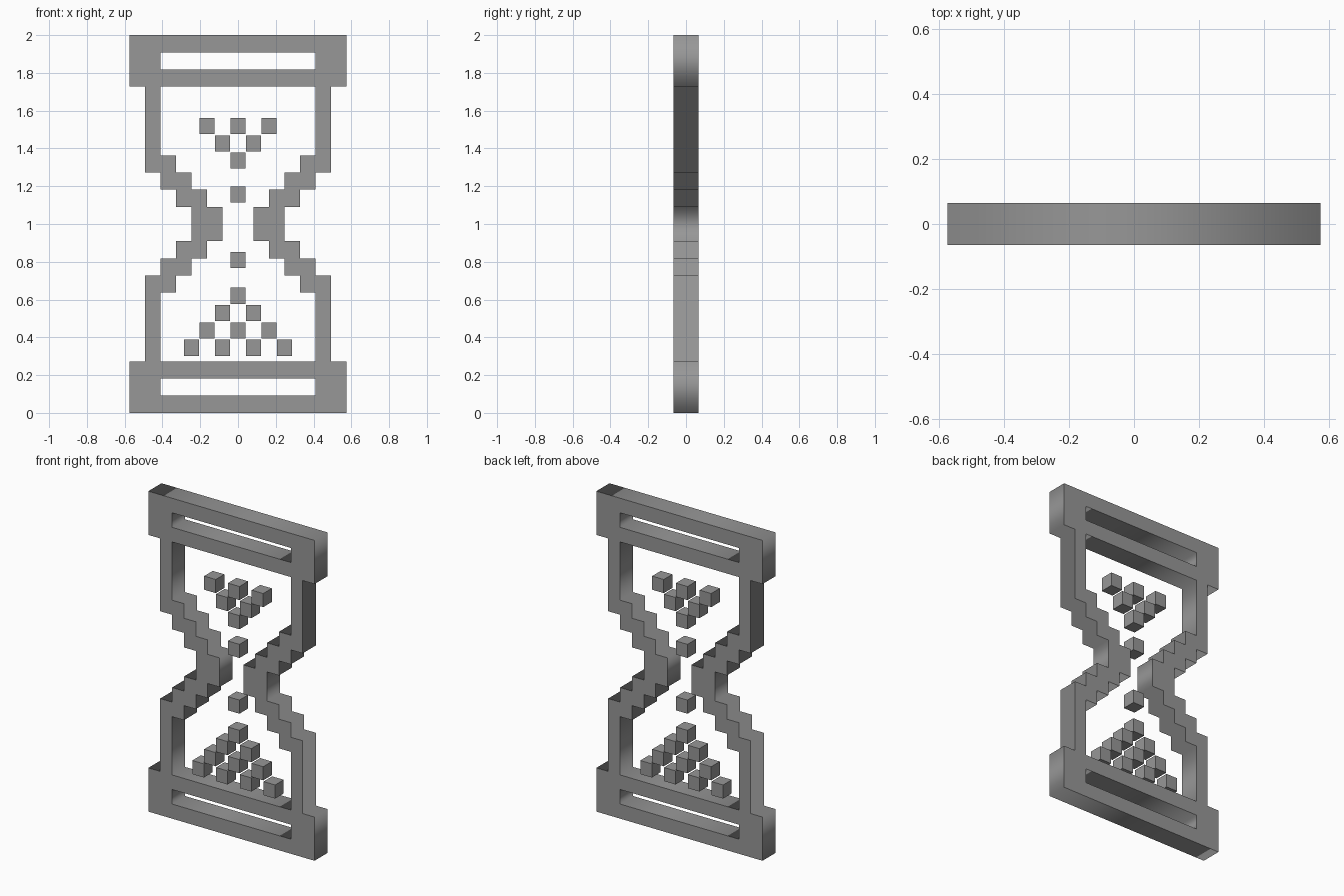
import bpy

# Remove the default cube
if "Cube" in bpy.data.objects:
    bpy.data.objects.remove(bpy.data.objects["Cube"], do_unlink=True)

ROWS = 22
CELL_H = 2 / ROWS
CELL_W = 0.082
DEPTH = 0.13

# Single grey material
grey = bpy.data.materials.new("grey")
grey.use_nodes = True
colour = (0.31, 0.31, 0.31, 1)
grey.diffuse_color = colour
grey.node_tree.nodes["Principled BSDF"].inputs["Base Color"].default_value = colour


def full_outline(quarter):
    """Mirror a lower right stepped profile up, then across."""
    right = quarter + [(x, ROWS - z) for x, z in reversed(quarter)]
    return right + [(-x, z) for x, z in reversed(right)]


def slot(low, high):
    return [(5, low), (5, high), (-5, high), (-5, low)]


def extruded_outlines(name, outlines):
    """Fill nested outlines, leaving the inner ones as holes."""
    curve = bpy.data.curves.new(name + "_profile", "CURVE")
    curve.dimensions = "2D"
    curve.fill_mode = "BOTH"
    curve.extrude = DEPTH / 2
    for points in outlines:
        spline = curve.splines.new("POLY")
        spline.points.add(len(points) - 1)
        for point, (x, z) in zip(spline.points, points):
            point.co = (x * CELL_W, z * CELL_H, 0, 1)
        spline.use_cyclic_u = True
    source = bpy.data.objects.new(name + "_profile", curve)
    bpy.context.collection.objects.link(source)
    bpy.context.view_layer.update()
    graph = bpy.context.evaluated_depsgraph_get()
    mesh = bpy.data.meshes.new_from_object(source.evaluated_get(graph))
    bpy.data.objects.remove(source, do_unlink=True)
    # Stand the flat profile upright
    for v in mesh.vertices:
        x, y, z = v.co
        v.co = (x, -z, y)
    mesh.materials.clear()
    mesh.materials.append(grey)
    obj = bpy.data.objects.new(name, mesh)
    bpy.context.collection.objects.link(obj)
    return obj


# Frame: stepped silhouette with the glass opening and the two slots
outer = full_outline([(7, 0), (7, 3), (6, 3), (6, 8), (5, 8),
                      (5, 9), (4, 9), (4, 10), (3, 10)])
opening = full_outline([(5, 3), (5, 7), (4, 7), (4, 8), (3, 8),
                        (3, 9), (2, 9), (2, 10), (1, 10)])
extruded_outlines("hourglass_frame", [outer, opening, slot(1, 2), slot(20, 21)])


# Sand: small floating blocks, each row given by height and columns
def sand_row(name, z, columns):
    for i, column in enumerate(columns):
        bpy.ops.mesh.primitive_cube_add(size=1, location=(column * CELL_W + 0.0, 0, z))
        block = bpy.context.object
        block.name = f"{name}_{i + 1}"
        block.scale = (0.08, 0.085, 0.085)
        block.data.materials.append(grey)


sand_row("upper_sand_top", 1.518, (-2, 0, 2))
sand_row("upper_sand_middle", 1.427, (-1, 1))
sand_row("upper_sand_bottom", 1.336, (0,))
sand_row("falling_grain_upper", 1.157, (0,))
sand_row("falling_grain_lower", 0.809, (0,))
sand_row("sand_pile_peak", 0.62, (0,))
sand_row("sand_pile_upper", 0.528, (-1, 1))
sand_row("sand_pile_lower", 0.437, (-2, 0, 2))
sand_row("sand_pile_base", 0.345, (-3, -1, 1, 3))
